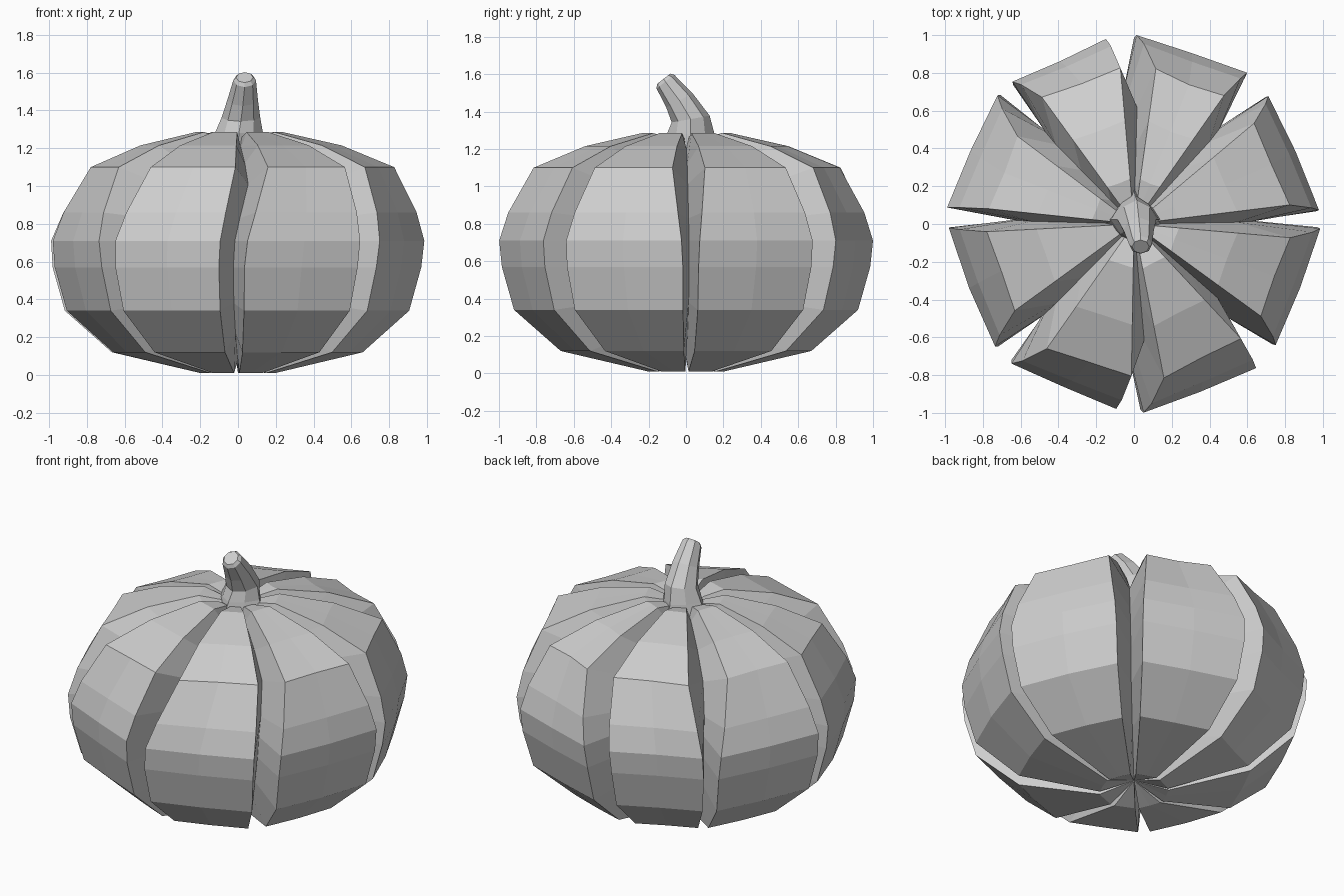
import bpy, bmesh, math
from mathutils import Matrix, Vector

cube = bpy.data.objects.get("Cube")
if cube:
    bpy.data.objects.remove(cube, do_unlink=True)

grey = bpy.data.materials.new("plain_grey")
grey.use_nodes = True
grey.diffuse_color = (0.62, 0.62, 0.62, 1)
grey.node_tree.nodes["Principled BSDF"].inputs["Base Color"].default_value = grey.diffuse_color


def finish(bm, name):
    bmesh.ops.recalc_face_normals(bm, faces=bm.faces)
    mesh = bpy.data.meshes.new(name)
    bm.to_mesh(mesh)
    bm.free()
    mesh.materials.append(grey)
    obj = bpy.data.objects.new(name, mesh)
    bpy.context.collection.objects.link(obj)
    return obj


def loft(bm, rings):
    """Bridge closed rings of equal length; returns the rings as vertices."""
    rings = [[bm.verts.new(p) for p in ring] for ring in rings]
    for low, high in zip(rings, rings[1:]):
        for i in range(len(low)):
            j = (i + 1) % len(low)
            bm.faces.new((low[i], low[j], high[j], high[i]))
    return rings


def polar(radius, degrees, z):
    a = math.radians(degrees)
    return Vector((radius * math.cos(a), radius * math.sin(a), z))


def mix(a, b, t):
    return a + (b - a) * t


# Ribs: start and end angle at the waist, then at the shoulder,
# radius scale at waist and shoulder, depth scale of the groove before the rib
RIBS = [(4, 44, 7, 40, 0.98, 1, 0.80), (53, 90, 55, 82, 1, 1, 0.87),
        (99, 131, 95, 126, 0.99, 1, 0.91), (136, 175, 143, 174, 1, 0.93, 0.87),
        (181, 222, 183, 216, 0.985, 0.94, 0.80), (228, 264, 235, 269, 0.985, 0.97, 0.87),
        (272, 310, 281, 313, 1, 1, 0.91), (319, 359, 324, 355, 0.985, 1, 0.87)]

# Body levels: rib radius, rib height, groove radius, groove height, shoulder blend
LEVELS = [(0.20, 0.01, 0.06, 0.09, 0), (0.67, 0.12, 0.42, 0.22, 0),
          (0.92, 0.34, 0.69, 0.38, 0), (0.985, 0.57, 0.78, 0.57, 0),
          (1.00, 0.71, 0.80, 0.71, 0.1), (0.955, 0.86, 0.78, 0.83, 0.4),
          (0.83, 1.10, 0.68, 1.01, 1), (0.55, 1.215, 0.46, 1.12, 1),
          (0.24, 1.285, 0.20, 1.20, 1), (0.11, 1.26, 0.09, 1.21, 1)]


def body_ring(radius, z, groove_radius, groove_z, blend):
    spans = [(mix(a, c, blend), mix(b, d, blend)) for a, b, c, d, *_ in RIBS]
    ring = []
    for i, (start, end) in enumerate(spans):
        waist, shoulder, depth = RIBS[i][4:]
        r = radius * mix(waist, shoulder, blend)
        before = spans[i - 1][1] - (360 if i == 0 else 0)
        ring += [polar(groove_radius * depth, (before + start) / 2, groove_z),
                 polar(r, start, z),
                 polar(r * 0.955, (start + end) / 2, z),
                 polar(r, end, z)]
    return ring


bm = bmesh.new()
rings = loft(bm, [body_ring(*level) for level in LEVELS])
for ring, z in ((rings[0], 0.08), (rings[-1], 1.2)):
    pole = bm.verts.new((0, 0, z))
    for i, v in enumerate(ring):
        bm.faces.new((v, ring[(i + 1) % len(ring)], pole))
finish(bm, "ribbed_body")

# Stem: centre, radius, forward tilt and root flare of each ring
STEM = [((0, 0.02, 1.19), 0.14, 0, 0.2), ((0.005, 0.025, 1.28), 0.118, 0, 0.08),
        ((0.015, 0.025, 1.36), 0.1, 10, 0.03), ((0.025, -0.035, 1.46), 0.08, 28, 0),
        ((0.035, -0.11, 1.56), 0.06, 38, 0), ((0.035, -0.12, 1.575), 0.045, 38, 0)]
SIDES = 8
bm = bmesh.new()
stem_rings = []
for centre, radius, tilt, flare in STEM:
    turn = Matrix.Rotation(math.radians(tilt), 3, 'X')
    stem_rings.append([Vector(centre) + turn @ polar(radius * (1 + flare * (-1) ** i), 360 * i / SIDES, 0)
                       for i in range(SIDES)])
stem_rings = loft(bm, stem_rings)
bm.faces.new(stem_rings[0])
bm.faces.new(stem_rings[-1])
finish(bm, "stem")
